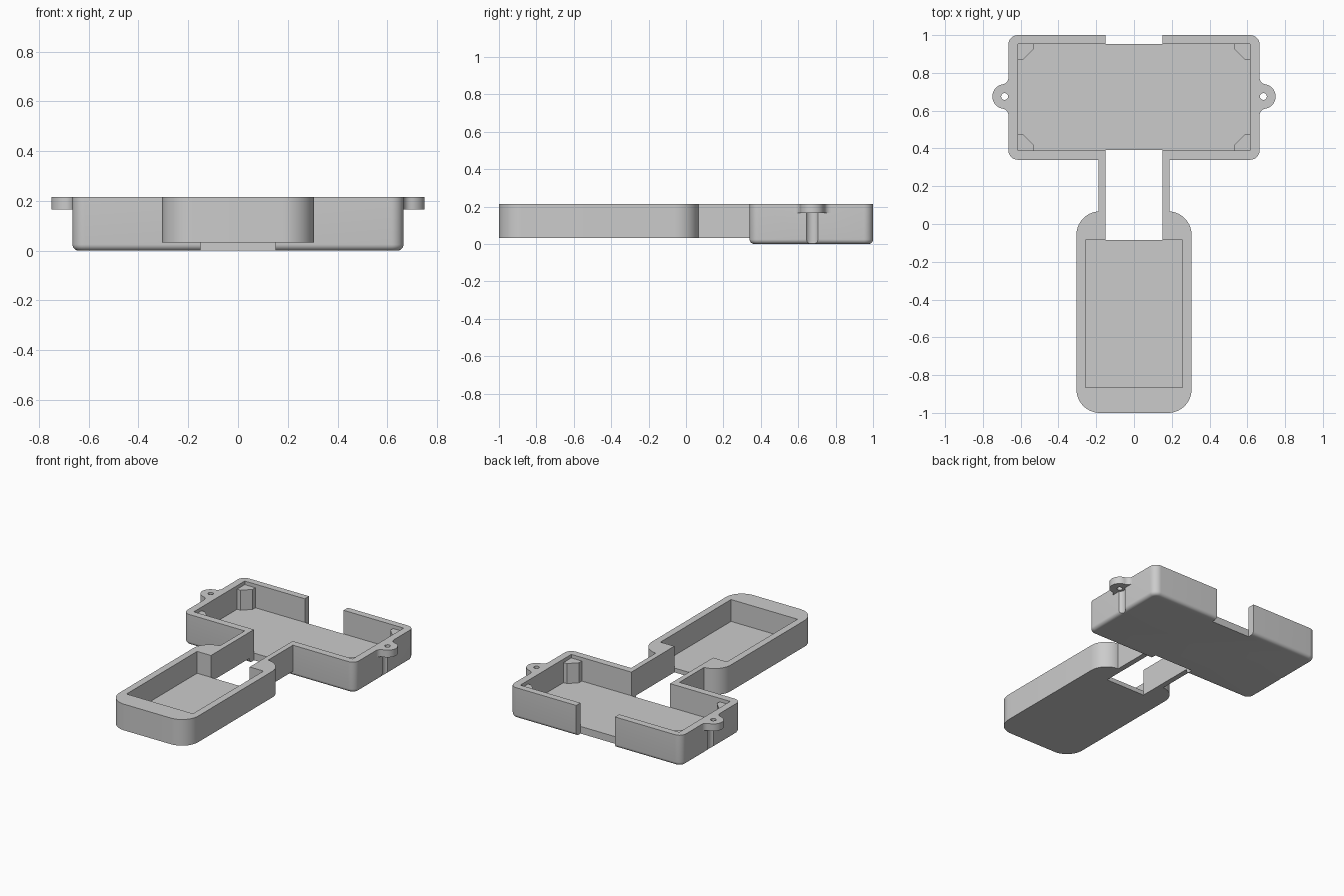
import bpy, bmesh
from math import sin, cos, pi, radians, atan2, degrees

if "Cube" in bpy.data.objects:
    bpy.data.objects.remove(bpy.data.objects["Cube"])


def arc(cx, cy, r, a0, a1, n):
    return [(cx + r * cos(radians(a0 + (a1 - a0) * i / n)),
             cy + r * sin(radians(a0 + (a1 - a0) * i / n))) for i in range(n + 1)]


def rounded(x0, x1, y0, y1, r, n=10):
    return (arc(x1 - r, y1 - r, r, 0, 90, n) + arc(x0 + r, y1 - r, r, 90, 180, n)
            + arc(x0 + r, y0 + r, r, 180, 270, n) + arc(x1 - r, y0 + r, r, 270, 360, n))


def rect(x0, x1, y0, y1):
    return [(x0, y0), (x1, y0), (x1, y1), (x0, y1)]


def loft(name, layers):
    """Solid through stacked outlines: list of (outline, z)."""
    bm = bmesh.new()
    rings = [[bm.verts.new((x, y, z)) for x, y in pts] for pts, z in layers]
    n = len(rings[0])
    bm.faces.new(rings[0][::-1])
    bm.faces.new(rings[-1])
    for a, b in zip(rings, rings[1:]):
        for i in range(n):
            j = (i + 1) % n
            bm.faces.new((a[i], a[j], b[j], b[i]))
    bmesh.ops.recalc_face_normals(bm, faces=bm.faces)
    me = bpy.data.meshes.new(name)
    bm.to_mesh(me)
    bm.free()
    ob = bpy.data.objects.new(name, me)
    bpy.context.collection.objects.link(ob)
    return ob


def prism(name, pts, z0, z1):
    return loft(name, [(pts, z0), (pts, z1)])


def cut(ob, pts, z0, z1):
    cutter = prism("cutter", pts, z0, z1)
    cutter.hide_render = True
    m = ob.modifiers.new("cut", 'BOOLEAN')
    m.operation, m.solver, m.object = 'DIFFERENCE', 'EXACT', cutter
    bpy.context.view_layer.objects.active = ob
    bpy.ops.object.modifier_apply(modifier=m.name)
    bpy.data.objects.remove(cutter)


def circle(x, y, r, n=32):
    return arc(x, y, r, 0, 360, n)[:-1]


TOP = 0.215
EAR_X, EAR_Y = 0.685, 0.675
parts = []

# Wide rear box with rounded bottom edge
R = 0.025
layers = []
for i in range(7):
    t = pi / 2 * i / 6
    d = R * (1 - sin(t))
    layers.append((rounded(-0.665 + d, 0.665 - d, 0.34 + d, 1 - d, 0.05 - d), R * (1 - cos(t))))
layers.append((rounded(-0.665, 0.665, 0.34, 1, 0.05), TOP))
box = loft("rear_box", layers)
cut(box, rect(-0.615, 0.615, 0.39, 0.953), 0.05, 0.4)
cut(box, rect(-0.15, 0.15, 0.952, 1.1), -0.1, 0.4)      # back cable gap
cut(box, rect(-0.15, 0.15, 0.2, 0.391), -0.1, 0.4)      # front cable gap
for s in (-1, 1):                                       # screw clearance grooves
    cut(box, circle(s * EAR_X, EAR_Y, 0.036), -0.1, 0.165)
parts.append(box)

# Front tray with rounded corners
tray = prism("front_tray", rounded(-0.305, 0.305, -1, 0.067, 0.125, 14), 0.032, TOP)
cut(tray, rect(-0.257, 0.257, -0.865, -0.085), 0.062, 0.4)
cut(tray, rect(-0.15, 0.15, -0.086, 0.2), -0.1, 0.4)
parts.append(tray)

# Mirrored parts: connecting arms, screw ears, corner posts
rf, d = 0.036, 0.1
fx = 0.665 + rf
a = degrees(atan2(d, fx - EAR_X))
ear = (arc(fx, EAR_Y - d, rf, 180, 180 - a, 8)[:-1]
       + arc(EAR_X, EAR_Y, 0.065, -a, a, 24)
       + arc(fx, EAR_Y + d, rf, 180 + a, 180, 8)[1:])
for s, side in ((-1, "left"), (1, "right")):
    arm = rect(0.15, 0.187, 0.066, 0.341)
    parts.append(prism(side + "_arm", [(s * x, y) for x, y in arm], 0.032, TOP))

    e = prism(side + "_screw_ear", [(s * x, y) for x, y in ear], 0.165, TOP)
    cut(e, circle(s * EAR_X, EAR_Y, 0.018), 0, 0.4)
    parts.append(e)

    for y0, t, end in ((0.39, 1, "front"), (0.953, -1, "back")):
        post = [(0.615, 0), (0.615, 0.085), (0.588, 0.085), (0.533, 0.03), (0.533, 0)]
        parts.append(prism(f"{end}_{side}_post",
                           [(s * x, y0 + t * y) for x, y in post], 0.05, 0.19))

# Smooth the rounded faces, keep hard edges
bpy.ops.object.select_all(action='DESELECT')
for ob in parts:
    ob.select_set(True)
bpy.context.view_layer.objects.active = box
bpy.ops.object.shade_smooth_by_angle(angle=radians(30))
